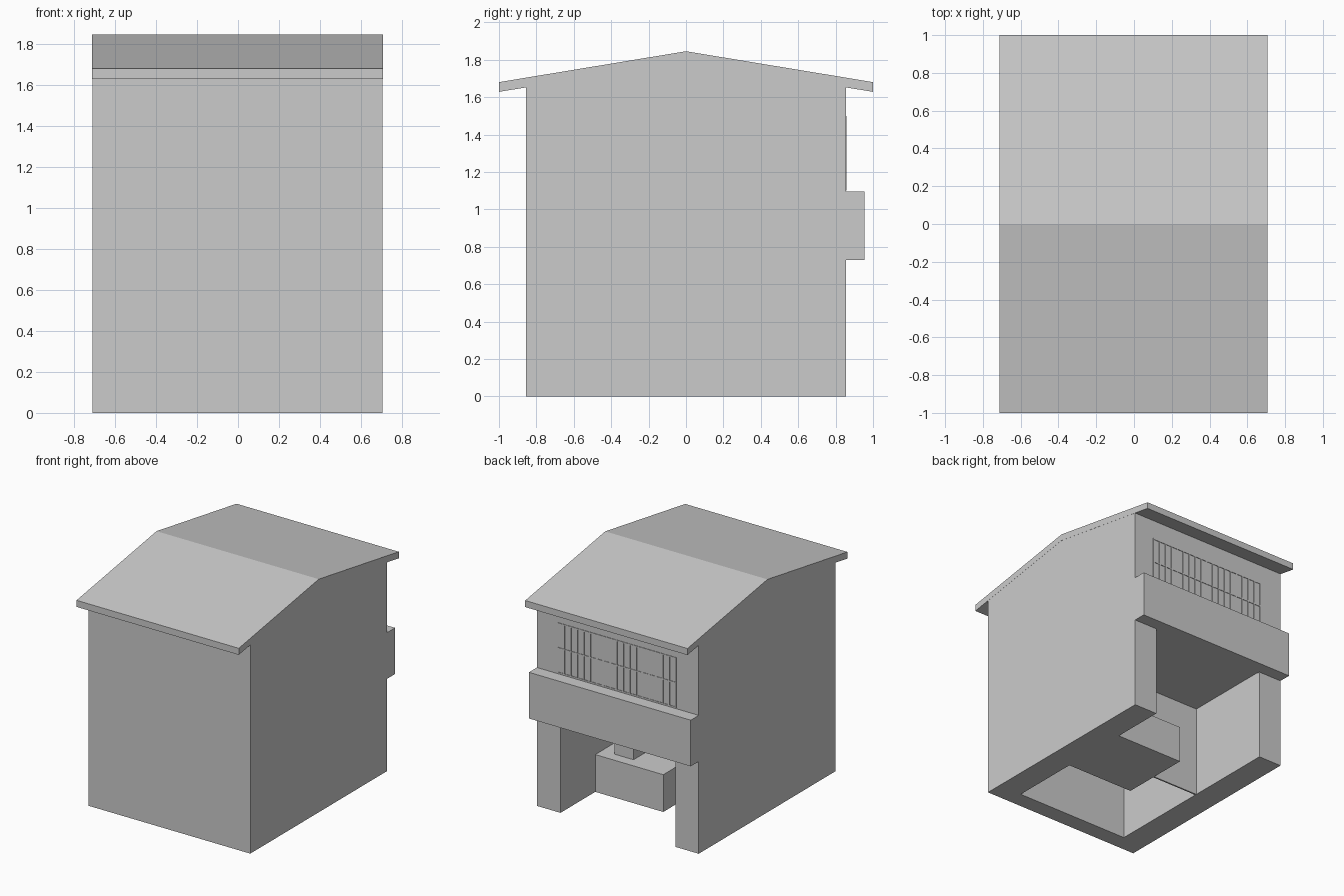
import bpy, bmesh

if "Cube" in bpy.data.objects:
    bpy.data.objects.remove(bpy.data.objects["Cube"])

X0, X1 = -0.71, 0.706      # side walls
Y = 0.855                  # front and back walls


def make_object(name, bm):
    bmesh.ops.recalc_face_normals(bm, faces=bm.faces)
    mesh = bpy.data.meshes.new(name)
    bm.to_mesh(mesh)
    bm.free()
    ob = bpy.data.objects.new(name, mesh)
    bpy.context.collection.objects.link(ob)
    return ob


def add_box(bm, x, y, z):
    verts = bmesh.ops.create_cube(bm, size=1)["verts"]
    for v in verts:
        for i, (lo, hi) in enumerate((x, y, z)):
            v.co[i] = hi if v.co[i] > 0 else lo


def box(name, x, y, z):
    bm = bmesh.new()
    add_box(bm, x, y, z)
    return make_object(name, bm)


def prism(name, profile, x0, x1):
    """Extrude a (y, z) profile along x."""
    bm = bmesh.new()
    face = bm.faces.new([bm.verts.new((x0, y, z)) for y, z in profile])
    ext = bmesh.ops.extrude_face_region(bm, geom=[face])
    moved = [g for g in ext["geom"] if isinstance(g, bmesh.types.BMVert)]
    bmesh.ops.translate(bm, verts=moved, vec=(x1 - x0, 0, 0))
    return make_object(name, bm)


# Gabled building body, with the open ground-floor room cut out
body = prism("building_body",
             [(-Y, 0), (Y, 0), (Y, 1.66), (0, 1.80), (-Y, 1.66)], X0, X1)
cutter = box("room_cutter", (-0.505, 0.5), (-0.72, 1.2), (-0.3, 0.735))
cutter.hide_render = True
mod = body.modifiers.new("room", "BOOLEAN")
mod.operation = "DIFFERENCE"
mod.solver = "EXACT"
mod.object = cutter
bpy.context.view_layer.objects.active = body
bpy.ops.object.modifier_apply(modifier="room")
bpy.data.objects.remove(cutter)

# Roof slab with overhanging eaves
prism("roof", [(-1, 1.628), (-1, 1.68), (0, 1.845), (1, 1.68), (1, 1.628),
               (0, 1.793)], -0.713, 0.707)

# Fascia board over the shop opening
box("fascia_board", (X0, X1), (Y - 0.02, 0.955), (0.73, 1.095))

# Upper window lattice
bm = bmesh.new()
left, right, low, high = -0.51, 0.525, 1.105, 1.495
depth, half, count = (Y - 0.01, Y + 0.004), 0.005, 18
for i in range(count + 1):
    x = left + (right - left) * i / count
    add_box(bm, (x - half, x + half), depth, (low, high))
for z in (low, (low + high) / 2, high):
    add_box(bm, (left - half, right + half), depth, (z - half, z + half))
make_object("window_lattice", bm)

# Interior: partition, counter and a small box on it
box("partition", (-0.51, 0.51), (0.11, 0.122), (0, 0.74))
box("counter", (-0.095, 0.505), (-0.155, 0.42), (0, 0.295))
box("counter_box", (0.225, 0.39), (0.19, 0.335), (0.29, 0.44))
